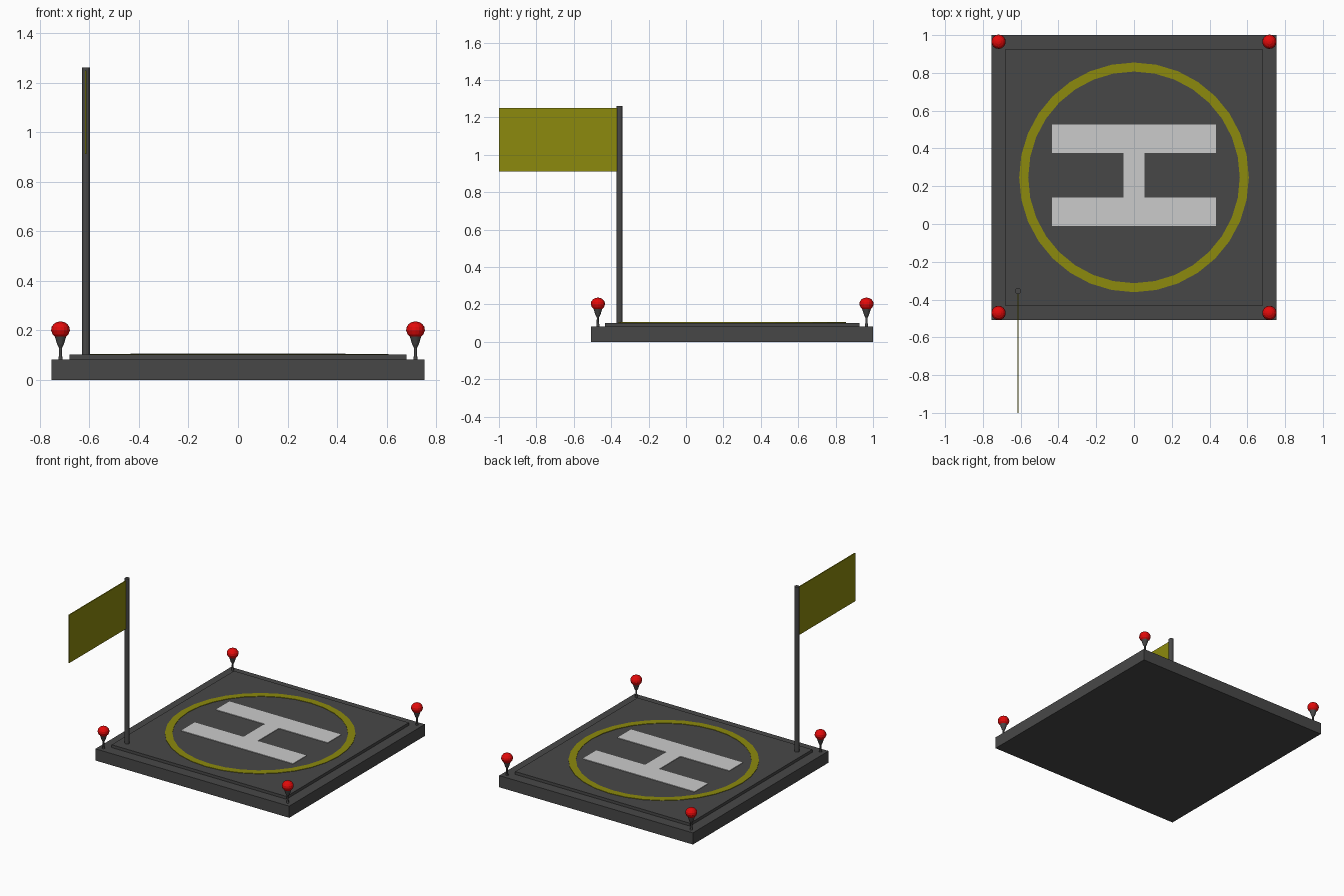
import bpy, bmesh
from math import cos, sin, pi

if "Cube" in bpy.data.objects:
    bpy.data.objects.remove(bpy.data.objects["Cube"])

CY = 0.247            # pad centre in y


def material(name, rgb):
    m = bpy.data.materials.new(name)
    m.diffuse_color = (*rgb, 1)
    m.use_nodes = True
    m.node_tree.nodes["Principled BSDF"].inputs["Base Color"].default_value = m.diffuse_color
    return m


DARK = material("dark_grey", (0.064, 0.064, 0.064))
LIGHT = material("light_grey", (0.7, 0.7, 0.7))
YELLOW = material("yellow", (0.265, 0.255, 0.004))
RED = material("red", (0.77, 0.003, 0.003))


def finish(name, bm, mat):
    bmesh.ops.recalc_face_normals(bm, faces=bm.faces[:])
    me = bpy.data.meshes.new(name)
    bm.to_mesh(me)
    bm.free()
    me.materials.append(mat)
    ob = bpy.data.objects.new(name, me)
    bpy.context.collection.objects.link(ob)
    return ob


def box(name, lo, hi, mat):
    bm = bmesh.new()
    bmesh.ops.create_cube(bm, size=1)
    for v in bm.verts:
        v.co = [l + (c + 0.5) * (h - l) for c, l, h in zip(v.co, lo, hi)]
    return finish(name, bm, mat)


def lathe(name, profile, sides, centre, mat, closed=False):
    """Revolve (radius, z) points; open profiles get end caps."""
    bm = bmesh.new()
    rings = [[bm.verts.new((centre[0] + r * cos(2 * pi * i / sides),
                            centre[1] + r * sin(2 * pi * i / sides), z))
              for i in range(sides)] for r, z in profile]
    pairs = list(zip(rings, rings[1:]))
    if closed:
        pairs.append((rings[-1], rings[0]))
    else:
        bm.faces.new(rings[0])
        bm.faces.new(rings[-1])
    for a, b in pairs:
        for i in range(sides):
            j = (i + 1) % sides
            bm.faces.new((a[i], a[j], b[j], b[i]))
    return finish(name, bm, mat)


# Stepped pad
box("pad_base", (-0.754, CY - 0.755, 0), (0.754, CY + 0.753, 0.082), DARK)
box("pad_deck", (-0.68, CY - 0.68, 0.08), (0.68, CY + 0.68, 0.102), DARK)

# Ring marking
lathe("ring_marking", [(0.56, 0.1), (0.608, 0.1), (0.608, 0.105), (0.56, 0.105)],
      32, (0, CY), YELLOW, closed=True)

# Centre marking: one twelve-sided plate, right half mirrored to the left
right = [(0.055, -0.118), (0.055, 0.118), (0.435, 0.118), (0.435, 0.268)]
left = [(-x, y) for x, y in reversed(right)]
outline = right + left + [(-0.435, -0.118), (-0.435, -0.268), (0.435, -0.268), (0.435, -0.118)]
# the left side runs bar end to web, ending at the lower web corner
bm = bmesh.new()
face = bm.faces.new([bm.verts.new((x, CY + 0.011 + y, 0.1)) for x, y in outline])
top = bmesh.ops.extrude_face_region(bm, geom=[face])["geom"]
bmesh.ops.translate(bm, verts=[g for g in top if isinstance(g, bmesh.types.BMVert)],
                    vec=(0, 0, 0.006))
finish("centre_marking", bm, LIGHT)

# Flag and pole
lathe("flag_pole", [(0.016, 0.1), (0.016, 1.262)], 12, (-0.614, -0.355), DARK)
box("flag", (-0.618, -1.0, 0.912), (-0.611, -0.36, 1.25), YELLOW)

# Corner lamps: grey stem and cup below a red bulb
stem = [(0.009, 0.08), (0.0065, 0.10), (0.006, 0.13), (0.013, 0.143), (0.024, 0.178)]
bulb = [(0.020, 0.172), (0.032, 0.184), (0.038, 0.2), (0.036, 0.214),
        (0.027, 0.227), (0.014, 0.234), (0.003, 0.236)]
for sx, side in ((-1, "left"), (1, "right")):
    for sy, end in ((-1, "front"), (1, "back")):
        pos = (sx * 0.717, CY + sy * 0.718)
        for part, prof, mat in (("stem", stem, DARK), ("bulb", bulb, RED)):
            lathe(f"lamp_{part}_{end}_{side}", prof, 16, pos, mat)
